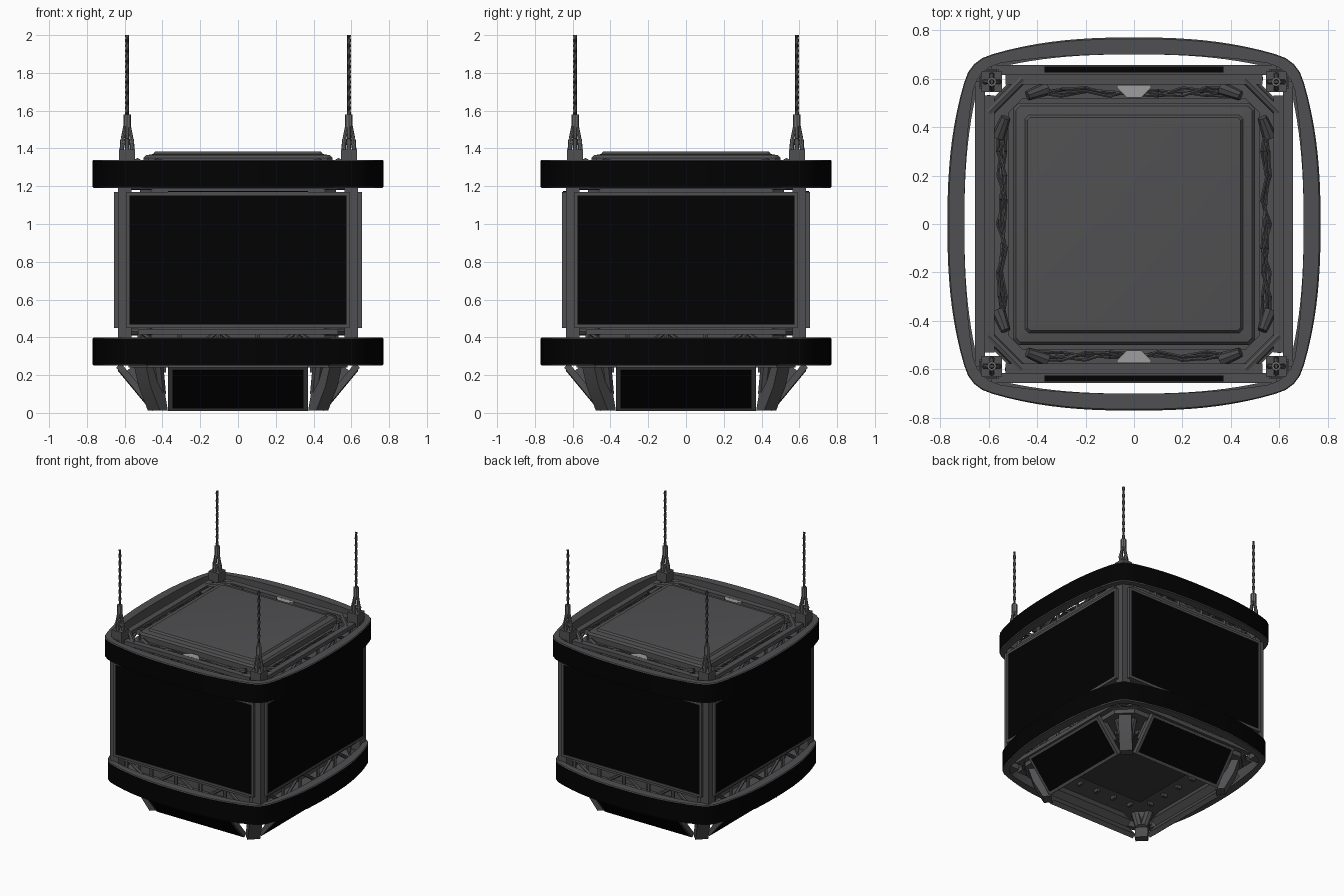
import bpy, bmesh, math, random
from mathutils import Matrix, Vector

random.seed(4)
cube = bpy.data.objects.get("Cube")
if cube:
    bpy.data.objects.remove(cube, do_unlink=True)


def material(name, r, g, b):
    m = bpy.data.materials.new(name)
    m.use_nodes = True
    m.diffuse_color = (r, g, b, 1)
    m.node_tree.nodes["Principled BSDF"].inputs["Base Color"].default_value = (r, g, b, 1)
    return m


GREY = material("frame grey", 0.08, 0.08, 0.084)
DARK = material("wiring dark grey", 0.065, 0.065, 0.069)
BLACK = material("screen black", 0.0005, 0.0005, 0.0005)
BELLY = material("underside charcoal", 0.042, 0.042, 0.045)
STEEL = material("fitting steel", 0.15, 0.15, 0.155)
LIGHT = material("lamp light grey", 0.34, 0.34, 0.34)


def finish(name, bm, *mats, copies=1):
    """Turn a bmesh into an object, repeated around the vertical axis."""
    base = list(bm.verts) + list(bm.edges) + list(bm.faces)
    for k in range(1, copies):
        new = bmesh.ops.duplicate(bm, geom=base)["geom"]
        bmesh.ops.rotate(bm, verts=[v for v in new if isinstance(v, bmesh.types.BMVert)],
                         cent=(0, 0, 0), matrix=Matrix.Rotation(k * math.tau / copies, 3, "Z"))
    bmesh.ops.recalc_face_normals(bm, faces=bm.faces)
    me = bpy.data.meshes.new(name)
    bm.to_mesh(me)
    bm.free()
    for m in mats:
        me.materials.append(m)
    ob = bpy.data.objects.new(name, me)
    bpy.context.collection.objects.link(ob)


def box(bm, lo, hi, matrix=Matrix()):
    lo, hi = Vector(lo), Vector(hi)
    m = matrix @ Matrix.Translation((lo + hi) / 2) @ Matrix.Diagonal((*(hi - lo), 1))
    bmesh.ops.create_cube(bm, size=1, matrix=m)


def rod(bm, a, b, r, r2=None, sides=8):
    a, b = Vector(a), Vector(b)
    m = Matrix.Translation((a + b) / 2) @ (b - a).to_track_quat("Z", "Y").to_matrix().to_4x4()
    bmesh.ops.create_cone(bm, cap_ends=True, segments=sides, radius1=r,
                          radius2=r if r2 is None else r2, depth=(b - a).length, matrix=m)


def loft(bm, loops, close=False):
    rows = [[bm.verts.new(p) for p in loop] for loop in loops]
    pairs = list(zip(rows, rows[1:] + rows[:1])) if close else list(zip(rows, rows[1:]))
    bands = []
    for a, b in pairs:
        n = len(a)
        bands.append([bm.faces.new((a[i], a[(i + 1) % n], b[(i + 1) % n], b[i])) for i in range(n)])
    if not close:
        bm.faces.new(rows[0])
        bm.faces.new(rows[-1])
    return bands


def octagon(h, c, z):
    """Square of half width h with corners cut by c."""
    q = [Vector((h, c - h, z)), Vector((h, h - c, z))]
    return [Matrix.Rotation(k * math.pi / 2, 3, "Z") @ p for k in range(4) for p in q]


# Curved ribbon screens above and below the main displays
def bowed(inset, z, corner):
    """Square outline with bowed sides and rounded corners; the band thins towards the corners."""
    corner += inset * 0.4
    edge = corner - 0.08
    drop = 0.77 - corner - 0.042
    side = [(edge * i / 10, 0.77 - drop * abs(i / 10) ** 2.5) for i in range(-10, 11)]
    side += [(corner - 0.034, corner + 0.025), (corner, corner), (corner + 0.025, corner - 0.034)]
    s = 1 - inset / 0.77
    turns = [Matrix.Rotation(-k * math.pi / 2, 3, "Z") for k in range(4)]
    return [t @ Vector((x * s, y * s, z)) for t in turns for x, y in side]


def ribbon(name, z0, z1, corner):
    bm = bmesh.new()
    e = 0.006
    section = [(0, z0 + e), (0, z1 - e), (e, z1), (0.07, z1), (0.07, z0), (e, z0)]
    bands = loft(bm, [bowed(i, z, corner) for i, z in section], close=True)
    for f in bands[0]:
        f.material_index = 1
    finish(name, bm, GREY, BLACK)


ribbon("lower_ribbon_screen", 0.25, 0.40, 0.646)
ribbon("upper_ribbon_screen", 1.19, 1.34, 0.66)

# Main displays: casing, raised bezel and screen plate
bm = bmesh.new()
box(bm, (-0.59, -0.65, 0.45), (0.59, -0.615, 1.17))
for s in (-1, 1):
    box(bm, (s * 0.582 - 0.008, -0.657, 0.45), (s * 0.582 + 0.008, -0.65, 1.17))
for z in (0.45, 1.152):
    box(bm, (-0.574, -0.657, z), (0.574, -0.65, z + 0.018))
finish("display_casing", bm, GREY, copies=4)
bm = bmesh.new()
box(bm, (-0.575, -0.654, 0.468), (0.575, -0.649, 1.153))
finish("display_screen", bm, BLACK, copies=4)

# Black cover strips on top of the front and back displays
bm = bmesh.new()
box(bm, (-0.37, -0.65, 1.168), (0.37, -0.626, 1.174))
finish("display_top_strip", bm, BLACK, copies=2)

# Corner posts
bm = bmesh.new()
box(bm, (0.565, 0.565, 0.26), (0.635, 0.635, 1.33))
finish("corner_post", bm, GREY, copies=4)

# Inner core and decks
bm = bmesh.new()
loft(bm, [octagon(0.52, 0.06, 0.27), octagon(0.52, 0.06, 1.31)])
for z in (0.28, 1.21):
    loft(bm, [octagon(0.61, 0.12, z), octagon(0.61, 0.12, z + 0.03)])
finish("inner_core", bm, GREY)

# Roof lid with soft shoulders and a flat top panel
bm = bmesh.new()
loft(bm, [octagon(h, c, z) for h, c, z in
          [(0.5, 0.025, 1.26), (0.5, 0.025, 1.35), (0.488, 0.02, 1.364), (0.45, 0.015, 1.37),
           (0.44, 0.012, 1.383), (0.425, 0.01, 1.385)]])
finish("roof_lid", bm, GREY)

# Truss rails with uprights and diagonal braces, upper and lower
bm = bmesh.new()
for z0, z1 in ((0.29, 0.43), (1.2, 1.32)):
    for z in (z0, z1):
        box(bm, (-0.53, -0.62, z - 0.015), (0.53, -0.575, z + 0.015))
        rod(bm, (0.46, -0.6, z), (0.6, -0.46, z), 0.02)
    for i in range(5):
        x = -0.52 + i * 0.208
        rod(bm, (x, -0.6, z0), (x, -0.6, z1), 0.014, sides=6)
        rod(bm, (x, -0.6, z0 if i % 2 else z1), (x + 0.208, -0.6, z1 if i % 2 else z0), 0.012, sides=6)
    box(bm, (0.56, -0.64, z0 + 0.01), (0.64, -0.56, z0 + 0.06))
finish("truss_frame", bm, GREY, copies=4)

# Loose wiring in the roof gutter
bm = bmesh.new()
for k in range(5):
    pts = [(x / 10, -0.545 + random.uniform(-0.02, 0.02), 1.3 + random.uniform(-0.01, 0.02))
           for x in range(-4, 5)]
    for a, b in zip(pts, pts[1:]):
        rod(bm, a, b, 0.007, sides=6)
for s in (-1, 1):
    rod(bm, (s * 0.36, -0.56, 1.3), (s * 0.44, -0.53, 1.33), 0.03, 0.02)
finish("roof_wiring", bm, DARK, copies=4)

# Small lamps at the front and back of the roof
bm = bmesh.new()
loft(bm, [[(-0.03, -0.522, z), (0.03, -0.522, z), (0.07, -0.562, z), (0.07, -0.574, z),
           (-0.07, -0.574, z), (-0.07, -0.562, z)] for z in (1.29, 1.335)])
finish("roof_lamp", bm, LIGHT, copies=2)

# Lower displays, tilted down and outward, with a housing behind
slope = Matrix.Rotation(math.atan2(0.19, 0.23), 4, "X")
tilt = Matrix.Translation((0, -0.55, 0.125)) @ slope
bm = bmesh.new()
box(bm, (-0.37, 0, -0.15), (0.37, 0.035, 0.15), tilt)
box(bm, (-0.35, 0.03, -0.05), (0.35, 0.09, 0.1), tilt)
finish("lower_display_casing", bm, GREY, copies=4)
bm = bmesh.new()
box(bm, (-0.348, -0.004, -0.13), (0.348, 0.001, 0.132), tilt)
finish("lower_display_screen", bm, BLACK, copies=4)

# Slanted corner brackets with flat feet between the lower displays
bm = bmesh.new()
corner = Matrix.Rotation(math.pi / 4, 4, "Z")
loft(bm, [[corner @ Vector(p) for p in ((-0.045, y0, z), (0.045, y0, z), (0.045, y1, z), (-0.045, y1, z))]
          for y0, y1, z in ((-0.63, -0.57, 0.012), (-0.7, -0.6, 0.14), (-0.74, -0.62, 0.27))])
for a, b in (((0.5, 0.43, 0.27), (0.43, 0.41, 0.1)), ((0.43, 0.5, 0.27), (0.41, 0.43, 0.1))):
    rod(bm, a, b, 0.035, 0.03)
finish("lower_corner_bracket", bm, GREY, copies=4)

# Underside deck with a flat plate and small brackets
bm = bmesh.new()
loft(bm, [octagon(0.58, 0.1, 0.24), octagon(0.58, 0.1, 0.28)])
finish("underside_deck", bm, GREY)
bm = bmesh.new()
for i in range(5):
    x = -0.3 + i * 0.15
    box(bm, (x - 0.01, -0.42, 0.215), (x + 0.01, -0.38, 0.24))
finish("underside_brackets", bm, DARK, copies=4)
bm = bmesh.new()
box(bm, (-0.34, -0.34, 0.234), (0.34, 0.34, 0.242))
finish("underside_plate", bm, BELLY)

# Hanging points: base block, shackle legs and socket
C = 0.587
bm = bmesh.new()
box(bm, (C - 0.042, C - 0.042, 1.3), (C + 0.042, C + 0.042, 1.395))
finish("hanging_base", bm, GREY, copies=4)
bm = bmesh.new()
for dx, dy in ((1, 0), (-1, 0), (0, 1), (0, -1)):
    rod(bm, (C + dx * 0.028, C + dy * 0.028, 1.39), (C + dx * 0.024, C + dy * 0.024, 1.45), 0.012)
    rod(bm, (C + dx * 0.024, C + dy * 0.024, 1.45), (C + dx * 0.01, C + dy * 0.01, 1.52), 0.01)
rod(bm, (C - 0.036, C, 1.43), (C + 0.036, C, 1.43), 0.012)
rod(bm, (C, C, 1.51), (C, C, 1.58), 0.02)
finish("shackle", bm, STEEL, copies=4)

# Twisted steel cables
bm = bmesh.new()
oval = [Vector((0.011 * math.cos(j * math.tau / 8), 0.007 * math.sin(j * math.tau / 8), 0))
        for j in range(8)]
loft(bm, [[Matrix.Rotation(i * 0.45, 3, "Z") @ p + Vector((C, C, 1.56 + 0.44 * i / 56)) for p in oval]
          for i in range(57)])
finish("hanging_cable", bm, DARK, copies=4)

# Smooth the curved parts, keep hard edges crisp
for ob in bpy.context.collection.objects:
    ob.select_set(ob.type == "MESH")
    if ob.type == "MESH":
        bpy.context.view_layer.objects.active = ob
bpy.ops.object.shade_smooth_by_angle(angle=math.radians(30))
